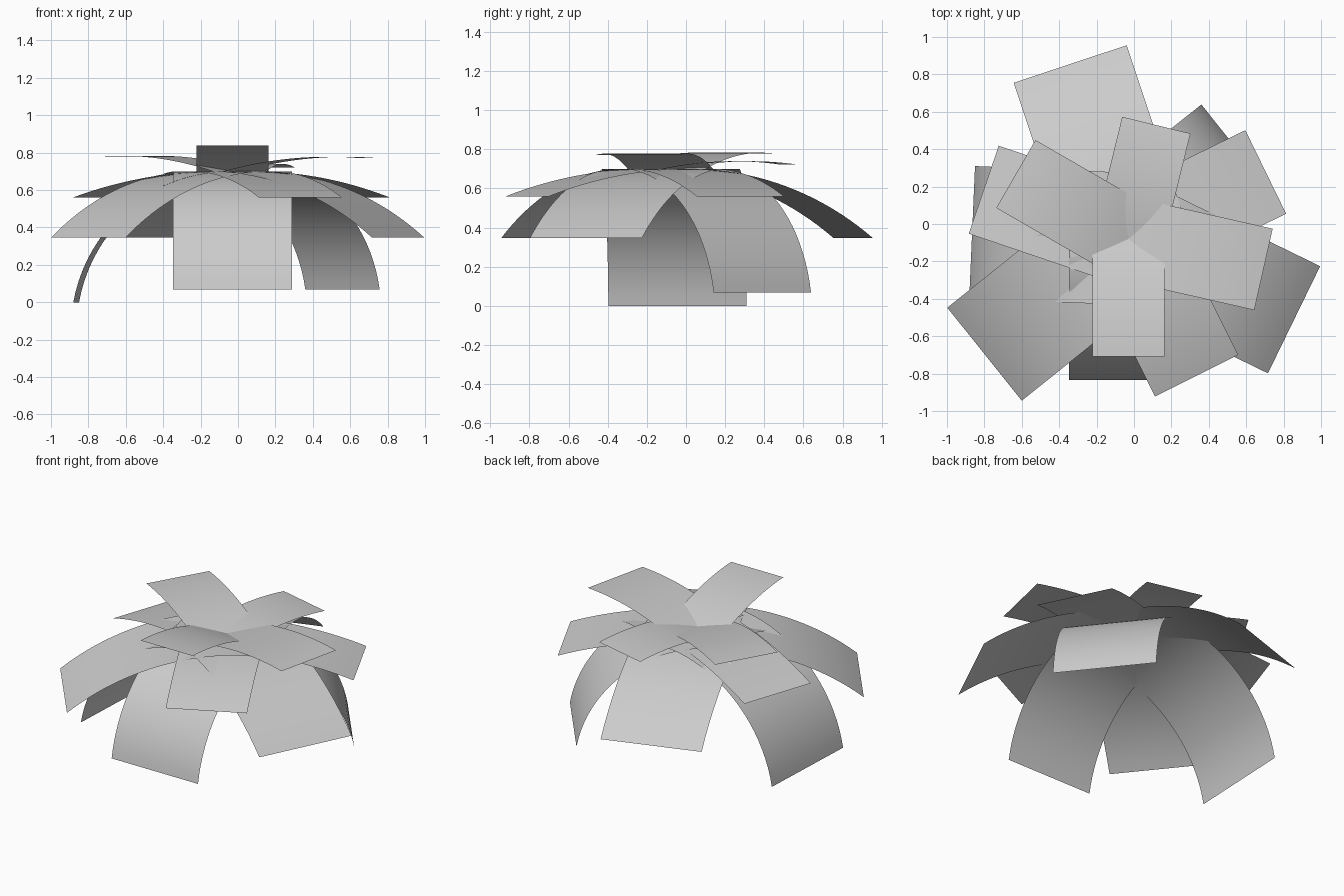
import bpy, bmesh
from math import radians, sin, cos

if "Cube" in bpy.data.objects:
    bpy.data.objects.remove(bpy.data.objects["Cube"])

CENTRE = (-0.03, -0.08, 0.70)   # common root of all leaves
LENGTH, WIDTH = 1.068, 0.637    # full-size leaf
SEGMENTS = 20


def leaf(name, yaw, scale, bend, tilt=0.0):
    """Flat strip starting at the root, raised by tilt and bent down along its length."""
    bm = bmesh.new()
    step = LENGTH * scale / SEGMENTS
    half = WIDTH * scale / 2
    a = radians(yaw)
    out, side = (cos(a), sin(a)), (-sin(a), cos(a))
    r = z = 0.0
    rows = []
    for i in range(SEGMENTS + 1):
        rows.append([bm.verts.new((CENTRE[0] + out[0] * r + side[0] * s,
                                   CENTRE[1] + out[1] * r + side[1] * s,
                                   CENTRE[2] + z)) for s in (-half, half)])
        slope = radians(tilt - bend * (i + 0.5) / SEGMENTS)
        r += step * cos(slope)
        z += step * sin(slope)
    for p, q in zip(rows, rows[1:]):
        bm.faces.new((p[0], q[0], q[1], p[1])).smooth = True
    mesh = bpy.data.meshes.new(name)
    bm.to_mesh(mesh)
    bm.free()
    bpy.context.collection.objects.link(bpy.data.objects.new(name, mesh))


# Lowest tier: strongly drooping leaves
for i, (yaw, scale) in enumerate([(-90, 1.0), (38.6, 1.0), (177.5, 1.11)]):
    leaf(f"drooping_leaf_{i + 1}", yaw, scale, 80)

# Middle tier: wide spreading leaves
for i, yaw in enumerate([108.4, 218.7, -26]):
    leaf(f"spreading_leaf_{i + 1}", yaw, 1.0, 39.5)

# Upper tier: nearly flat leaves
for i, yaw in enumerate([-63.5, 26, 161.2]):
    leaf(f"upper_leaf_{i + 1}", yaw, 0.78, 19.5)

# Crown: small leaves tilted upwards
for i, (yaw, scale, tilt) in enumerate([(-90, 0.605, 22.5), (-12.7, 0.70, 15.5),
                                        (150, 0.658, 16.5), (76.2, 0.59, 12)]):
    leaf(f"crown_leaf_{i + 1}", yaw, scale, 20, tilt)
